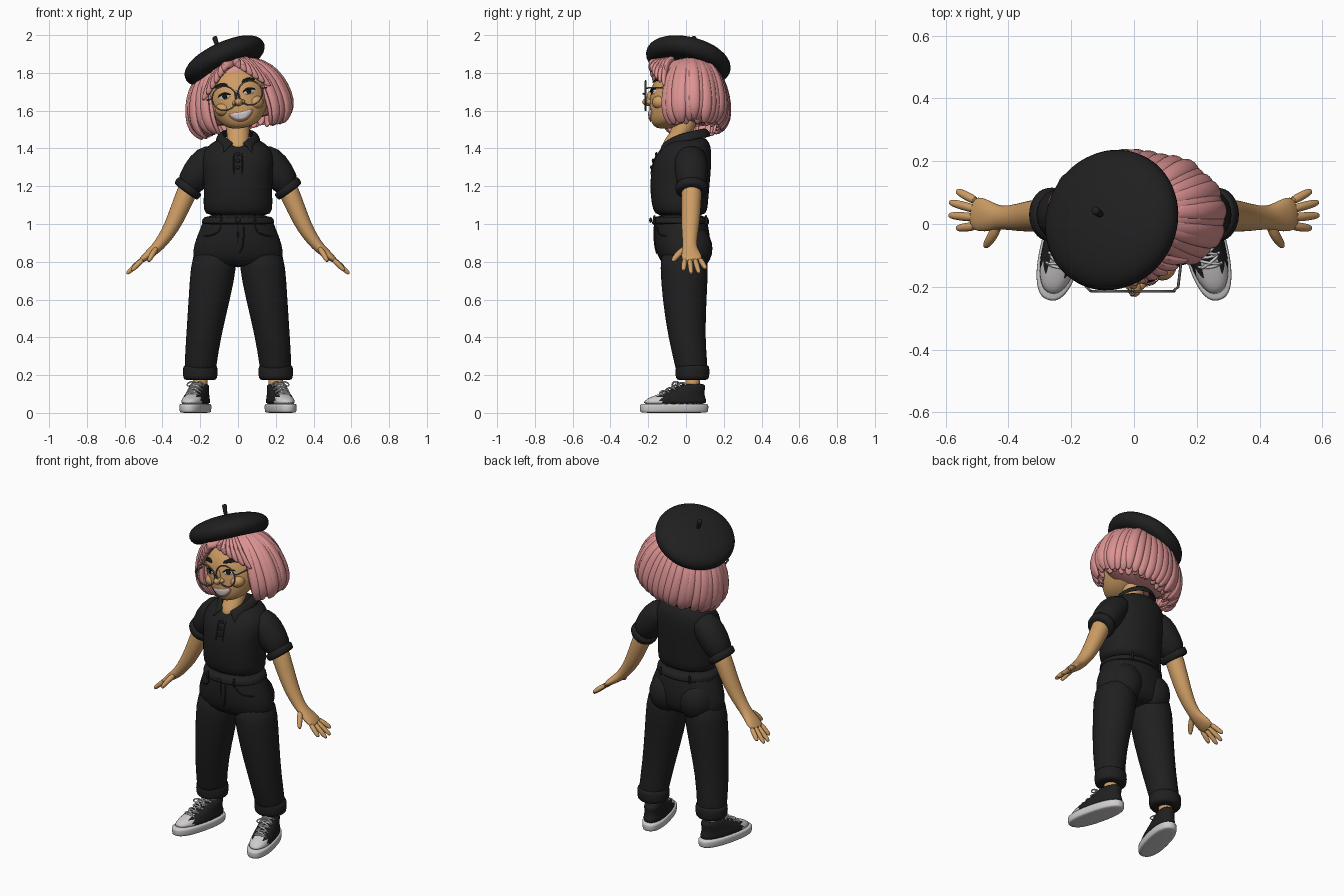
import bpy, bmesh, random
from math import sin, cos, pi, radians, sqrt
from mathutils import Matrix, Vector

random.seed(4)
if "Cube" in bpy.data.objects:
    bpy.data.objects.remove(bpy.data.objects["Cube"])


def material(name, *rgb):
    m = bpy.data.materials.new(name)
    m.diffuse_color = (*rgb, 1)
    m.use_nodes = True
    m.node_tree.nodes["Principled BSDF"].inputs["Base Color"].default_value = (*rgb, 1)
    return m


CLOTH = material("charcoal cloth", .014, .014, .014)
SKIN = material("warm skin", .62, .34, .13)
PINK = material("pink hair", .72, .29, .29)
WHITE = material("off white", .62, .6, .6)
METAL = material("grey metal", .13, .12, .11)
LIP = material("brown lip", .33, .12, .07)
INK = material("brow black", .008, .007, .007)
Z = Vector((0, 0, 1))
HEAD = Matrix.Translation((0, 0, 1.66)) @ Matrix.Rotation(radians(-12), 4, "Y")


def make(name, bm, mats, mirror=False, sub=1, matrix=None, bake=None, rule=None, solid=0):
    """Turn a bmesh into a finished object."""
    if bake:
        if rule:
            for f in bm.faces:
                f.material_index = rule(f.calc_center_median())
        bm.transform(bake)
    bmesh.ops.recalc_face_normals(bm, faces=bm.faces)
    me = bpy.data.meshes.new(name)
    bm.to_mesh(me)
    bm.free()
    for m in mats if isinstance(mats, list) else [mats]:
        me.materials.append(m)
    for p in me.polygons:
        p.use_smooth = True
    me.set_sharp_from_angle(angle=radians(65))
    ob = bpy.data.objects.new(name, me)
    bpy.context.collection.objects.link(ob)
    if matrix:
        ob.matrix_world = matrix
    if solid:
        ob.modifiers.new("thickness", "SOLIDIFY").thickness = solid
    if mirror:
        ob.modifiers.new("mirror", "MIRROR").use_mirror_merge = False
    if sub:
        s = ob.modifiers.new("smooth", "SUBSURF")
        s.levels = s.render_levels = sub
    return ob


def sweep(bm, pts, ref=(1, 0, 0), axis=None, n=20, power=2):
    """Skin oval rings (x, y, z, radius along ref, other radius)."""
    rings, ref = [], Vector(ref)
    shape = lambda w: (1 if w > 0 else -1) * abs(w) ** (2 / power)
    for i, p in enumerate(pts):
        a, b = pts[max(i - 1, 0)], pts[min(i + 1, len(pts) - 1)]
        t = axis or (Vector(b[:3]) - Vector(a[:3])).normalized()
        u = (ref - t * ref.dot(t)).normalized()
        v = t.cross(u)
        rings.append([bm.verts.new(Vector(p[:3]) + u * p[3] * shape(cos(2 * pi * k / n))
                                   + v * p[4] * shape(sin(2 * pi * k / n))) for k in range(n)])
    for lo, hi in zip(rings, rings[1:]):
        for k in range(n):
            bm.faces.new((lo[k], lo[k - 1], hi[k - 1], hi[k]))
    bm.faces.new(rings[0])
    bm.faces.new(rings[-1][::-1])


def tubes(name, paths, mat, ref=(1, 0, 0), axis=None, n=20, power=2, **kw):
    bm = bmesh.new()
    for pts in paths:
        sweep(bm, pts, ref, axis, n, power)
    return make(name, bm, mat, **kw)


def wire(name, paths, r, mat, ref=(0, 1, 0), **kw):
    return tubes(name, [[(*p, r, r) for p in path] for path in paths], mat, ref, n=6, **kw)


def blobs(name, items, mat, **kw):
    bm = bmesh.new()
    for c, r in items:
        bmesh.ops.create_uvsphere(bm, u_segments=20, v_segments=12, radius=1,
                                  matrix=Matrix.Translation(c) @ Matrix.Diagonal((*r, 1)))
    return make(name, bm, mat, sub=0, **kw)


def front_y(rings, x, z):
    """Front surface depth of a stack of rings."""
    for a, b in zip(rings, rings[1:]):
        if a[2] <= z <= b[2]:
            f = (z - a[2]) / (b[2] - a[2])
            cy, rx, ry = (a[i] + (b[i] - a[i]) * f for i in (1, 3, 4))
            return cy - ry * sqrt(max(0, 1 - (x / rx) ** 2))
    return 0


# Shirt, sleeves and collar
shirt = [(0, -.03, 1.04, .165, .125), (0, -.03, 1.07, .185, .145), (0, -.035, 1.15, .182, .155),
         (0, -.03, 1.25, .182, .16), (0, -.02, 1.33, .195, .155), (0, -.005, 1.39, .185, .14),
         (0, .01, 1.43, .14, .115), (0, .02, 1.465, .08, .08)]
tubes("shirt", [shirt], CLOTH, axis=Z, n=28, power=2.2)
tubes("sleeves", [[(.1, .02, 1.38, .07, .05), (.16, .025, 1.345, .09, .085),
                   (.22, .03, 1.265, .088, .085), (.275, .03, 1.175, .078, .07)]],
      CLOTH, (0, 1, 0), mirror=True)
tubes("sleeve_cuffs", [[(.25, .03, 1.207, .084, .076), (.257, .03, 1.198, .088, .08),
                        (.275, .03, 1.175, .086, .078), (.28, .03, 1.168, .078, .07)]],
      CLOTH, (0, 1, 0), mirror=True)
bm = bmesh.new()
rows = []
for i in range(29):
    a = i / 14 - 1
    th, tip = a * pi * .93, a ** 8
    s, c, z = sin(th), cos(th), 1.51 - .08 * a * a
    flare = .06 * tip * (1 if a > 0 else -1)
    rows.append([bm.verts.new(p) for p in (
        (s * .08, c * .1 - .005 - .015 * tip, z),
        (s * .105 + flare / 2, c * .118 - .02 * tip, z - .01),
        (s * .122 + flare, .01 + c * .125 - .035 * tip, z - .045 - .02 * tip))])
for a, b in zip(rows, rows[1:]):
    for k in (0, 1):
        bm.faces.new((a[k], a[k + 1], b[k + 1], b[k]))
make("collar", bm, CLOTH, solid=.014)
blobs("shirt_buttons", [((0, front_y(shirt, 0, z) - .002, z), (.011, .007, .011))
                        for z in (1.37, 1.335, 1.3)], CLOTH)
wire("shirt_placket", [[(x, front_y(shirt, x, z), z) for z in (1.26, 1.3, 1.34, 1.38)]
                       for x in (-.022, .022)], .004, CLOTH)

# Trousers
hips = [(0, -.01, .77, .2, .09), (0, -.012, .81, .238, .13), (0, -.015, .86, .24, .145),
        (0, -.02, .92, .225, .15), (0, -.025, 1, .19, .142), (0, -.03, 1.06, .172, .133)]
tubes("trouser_hips", [hips], CLOTH, axis=Z, n=28)
tubes("trouser_legs", [[(.12, -.01, .88, .11, .12), (.128, -.01, .78, .125, .13),
                        (.152, -.008, .6, .111, .118), (.183, .003, .4, .093, .099),
                        (.2, .03, .24, .085, .086), (.2, .033, .2, .083, .084)]],
      CLOTH, axis=Z, mirror=True)
tubes("trouser_cuffs", [[(.2, .034, z, r, r - .002) for z, r in
                         ((.172, .078), (.18, .091), (.215, .094), (.248, .092), (.256, .08))]],
      CLOTH, axis=Z, mirror=True)
blobs("trouser_seat", [((.1, .035, .87), (.105, .105, .12))], CLOTH, mirror=True)
tubes("waistband", [[(0, -.028, z, r, r - .04) for z, r in
                     ((.995, .185), (1.0, .195), (1.03, .189), (1.045, .178))]], CLOTH, axis=Z, n=28)
seam = lambda pts: [(x, front_y(hips, x, z) - .001, z) for x, z in pts]
wire("front_pockets", [seam([(.09, .99), (.1, .96), (.13, .94), (.19, .935)])], .005, CLOTH, mirror=True)
wire("fly", [seam([(.03, 1.0), (.03, .92), (.025, .87), (0, .84)]),
             seam([(0, 1.0), (0, .92), (0, .8)])], .005, CLOTH)
blobs("trouser_button", [((0, -.187, 1.02), (.014, .008, .014))], CLOTH)
wire("belt_loops", [[(x, y, .99), (x, y * 1.04, 1.02), (x, y, 1.05)]
                    for x, y in ((.09, -.165), (.1, .105))], .008, CLOTH, mirror=True)

# Neck, arms and hands
tubes("neck", [[(0, -.075, 1.37, .02, .03), (0, -.09, 1.4, .04, .043), (0, -.07, 1.43, .055, .052),
                (0, -.045, 1.46, .06, .06), (0, -.01, 1.5, .062, .062), (0, 0, 1.6, .065, .065)]],
      SKIN, axis=Z)
tubes("arms", [[(.24, .03, 1.24, .055, .055), (.275, .03, 1.16, .054, .054), (.333, .025, 1.02, .05, .046),
                (.375, .02, .945, .043, .038), (.42, .02, .885, .036, .031), (.45, .022, .857, .045, .027),
                (.49, .03, .825, .057, .021), (.52, .038, .8, .05, .013)]], SKIN, (0, 1, 0), mirror=True)
fingers = []
for k, (x, y, z) in enumerate(((.565, -.014, .752), (.59, .028, .735), (.588, .07, .738), (.565, .106, .762))):
    base, tip = Vector((.5, -.006 + .026 * k, .817)), Vector((x, y, z))
    fingers.append([(*base.lerp(tip, f), r, r) for f, r in ((0, .015), (.5, .015), (.85, .013), (1, .007))])
fingers.append([(.43, 0, .875, .02, .018), (.455, -.045, .838, .018, .016),
                (.468, -.064, .813, .015, .013), (.475, -.073, .8, .007, .007)])
tubes("fingers", fingers, SKIN, (0, 1, 0), n=10, mirror=True)
tubes("ankles", [[(.2, .035, z, r, r) for z, r in ((.09, .04), (.14, .036), (.21, .045))]],
      SKIN, axis=Z, mirror=True)

# Shoes
FOOT = Matrix.Translation((.21, 0, 0)) @ Matrix.Rotation(radians(14), 4, "Z")
shoe = dict(mirror=True, bake=FOOT)
tubes("soles", [[(0, -.065, z, r, r + .117) for z, r in
                 ((0, .06), (.003, .067), (.025, .07), (.045, .069), (.05, .064))]],
      WHITE, axis=Z, n=28, power=2.4, **shoe)
tubes("shoe_uppers", [[(0, -.065, .04, .065, .178), (0, -.058, .065, .063, .168), (0, -.045, .085, .058, .148),
                       (0, -.015, .105, .054, .112), (0, .025, .135, .049, .08), (0, .045, .158, .042, .055)]],
      [CLOTH, WHITE], axis=Z, n=40, power=2.3, rule=lambda c: int(c.y < -.15), **shoe)
steps = ((-.14, .1), (-.108, .115), (-.075, .13), (-.045, .145), (-.015, .155))
laces = [[(-.043, y + .012, z - .01), (-.02, y, z + .006), (.02, y - .004, z + .006), (.043, y + .008, z - .01)]
         for y, z in steps]
laces += [[(s * .038, a[0], a[1]), (0, (a[0] + b[0]) / 2 - .006, (a[1] + b[1]) / 2 + .012), (-s * .038, b[0], b[1])]
          for a, b in zip(steps, steps[1:]) for s in (-1, 1)]
laces += [[(0, -.04, .16), (s * .03, -.06, .17), (s * .055, -.065, .145), (s * .03, -.065, .14), (0, -.04, .155)]
          for s in (-1, 1)]
wire("laces", laces, .006, WHITE, **shoe)

# Head and face
face = [(0, -.12, -.154, .03, .03), (0, -.1, -.142, .078, .075), (0, -.07, -.11, .115, .12),
        (0, -.04, -.06, .15, .155), (0, -.025, 0, .166, .166), (0, -.012, .07, .166, .172),
        (0, 0, .13, .147, .152), (0, 0, .18, .09, .09), (0, 0, .2, .03, .03)]
tubes("head", [face], SKIN, axis=Z, n=32, matrix=HEAD)
blobs("nose", [((0, -.198, -.014), (.022, .034, .022)), ((0, -.188, .012), (.014, .02, .035)),
               ((.02, -.19, -.018), (.014, .02, .014))], SKIN, mirror=True, matrix=HEAD)
blobs("cheeks", [((.085, -.135, -.035), (.045, .045, .038))], SKIN, mirror=True, matrix=HEAD)
blobs("ears", [((.168, -.02, -.02), (.018, .03, .045))], SKIN, mirror=True, matrix=HEAD)
blobs("earrings", [((.172, -.04, -.075), (.01, .01, .016))], METAL, mirror=True, matrix=HEAD)


def plate(name, cx, cz, rx, rz, mat, lift=.004, bend=0, mirror=True):
    """Thin oval that hugs the face."""
    bm = bmesh.new()
    n, rings = 20, []
    for s in (.4, .85, 1):
        ring = []
        for k in range(n):
            dx = rx * s * cos(2 * pi * k / n)
            x, z = cx + dx, cz + rz * s * sin(2 * pi * k / n) + bend * dx * dx
            ring.append(bm.verts.new((x, front_y(face, x, z) - lift + (.003 if s == 1 else 0), z)))
        rings.append(ring)
    bm.faces.new(rings[0])
    for a, b in zip(rings, rings[1:]):
        for k in range(n):
            bm.faces.new((a[k - 1], a[k], b[k], b[k - 1]))
    make(name, bm, mat, mirror=mirror, sub=0, matrix=HEAD)


plate("eye_whites", .068, .028, .03, .014, WHITE)
plate("irises", .066, .029, .013, .013, INK, .007)
plate("upper_lashes", .068, .044, .036, .006, INK, .008, -10)
plate("eyebrows", .074, .092, .037, .011, INK, .006, -6)
plate("lips", 0, -.094, .068, .028, LIP, .004, 5, False)
plate("teeth", 0, -.089, .058, .019, WHITE, .008, 5, False)

# Round spectacles
rim = [(.07 + .064 * cos(a * pi / 16), -.214, .02 + .064 * sin(a * pi / 16)) for a in range(33)]
wire("spectacles", [rim, [(.134, -.214, .03), (.15, -.2, .03), (.172, -.02, .03)],
                    [(0, -.228, .032), (.008, -.217, .026)]], .0045, METAL, sub=0, mirror=True, matrix=HEAD)

# Bobbed hair: base cap, two rings of locks and a parted fringe
tubes("hair_cap", [[(0, .06, -.13, .19, .13), (0, .06, -.05, .24, .16), (0, .05, .04, .235, .16),
                    (0, .03, .12, .2, .165), (0, .02, .18, .15, .14), (0, .01, .215, .07, .07)]],
      PINK, axis=Z, n=28, matrix=HEAD)
profile = ((.3, .21, .015), (.64, .168, .026), (.86, .1, .032), (.98, .02, .036),
           (1.03, -.07, .037), (.96, -.13, .03), (.82, -.165, .01))
bm = bmesh.new()
for count, scale, drop in ((29, 1, 0), (24, .86, .004)):
    for i in range(count):
        th = radians(135) * (2 * i / (count - 1) - 1)
        size, low = scale * random.uniform(.97, 1.03), drop + random.uniform(-.012, .012)
        turn = random.uniform(-.05, .05)
        sweep(bm, [(.265 * f * size * sin(th + turn * k / 6), .03 + .187 * f * size * cos(th + turn * k / 6),
                    z - low * k / 6, w, w * .6)
                   for k, (f, z, w) in enumerate(profile)], (cos(th), -sin(th), 0), n=8)
for s in (-1, 1):
    for k in range(6):
        x, z = s * (.045 + .028 * k), .155 - .025 * k
        end = -.19 + 2.2 * x * x
        sweep(bm, [(.02 + s * .008 * k, -.1 + .008 * k, .21, .02, .014),
                   (.015 + x * .45, -.165 + .012 * k, .187, .028, .018),
                   (x * .82, end - .006, z + .04, .026, .017), (x, end, z, .006, .006)], (s * .5, 0, .8), n=8)
make("hair_locks", bm, PINK, matrix=HEAD)

# Tilted beret with stem
BERET = (Matrix.Translation((-.07, .012, 1.862))
         @ Z.rotation_difference(Vector((-.41, .22, .88))).to_matrix().to_4x4())
tubes("beret", [[(0, 0, h, r, r) for r, h in ((.12, -.035), (.16, -.05), (.2, -.048), (.228, -.02), (.232, .012),
                                              (.215, .042), (.17, .068), (.09, .084), (.02, .088))]],
      CLOTH, axis=Z, n=36, matrix=BERET)
tubes("beret_stem", [[(0, 0, .08, .013, .013), (0, 0, .11, .011, .011), (.004, 0, .138, .016, .016),
                      (.005, 0, .146, .01, .01)]], CLOTH, axis=Z, n=12, matrix=BERET)
